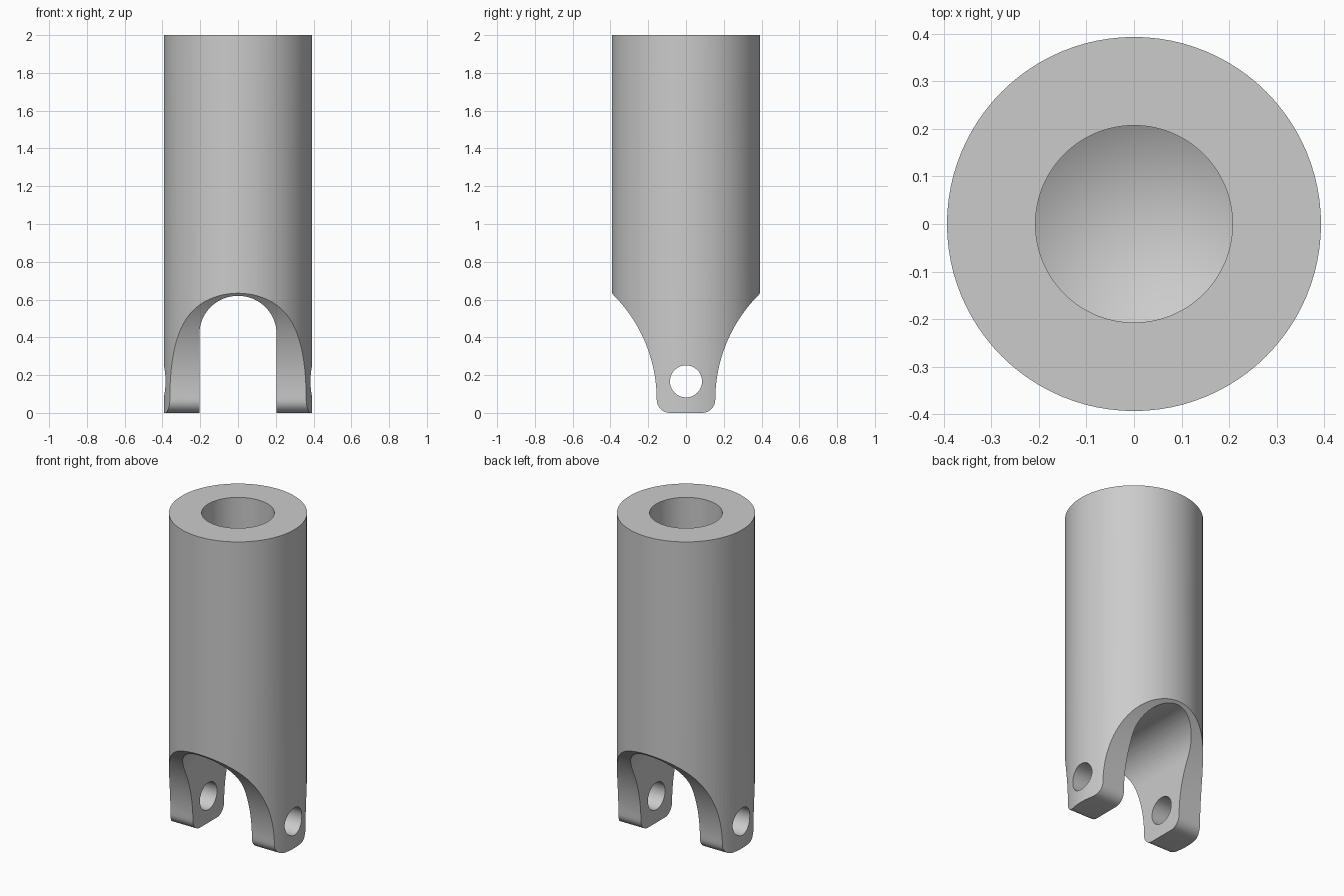
import bpy, bmesh
from math import sin, cos, pi, sqrt, radians

if "Cube" in bpy.data.objects:
    bpy.data.objects.remove(bpy.data.objects["Cube"], do_unlink=True)

HEIGHT, RADIUS, BORE = 2.0, 0.393, 0.207
SLOT, SLOT_TOP = 0.205, 0.62
LUG, FILLET, SWEEP = 0.155, 0.07, 0.785
HOLE_Z, HOLE_R = 0.167, 0.085

steel = bpy.data.materials.new("grey steel")
steel.use_nodes = True
GREY = (0.6, 0.6, 0.6, 1)
steel.diffuse_color = GREY
steel.node_tree.nodes["Principled BSDF"].inputs["Base Color"].default_value = GREY


def make_object(name, bm):
    bmesh.ops.recalc_face_normals(bm, faces=bm.faces[:])
    mesh = bpy.data.meshes.new(name)
    bm.to_mesh(mesh)
    bm.free()
    mesh.materials.append(steel)
    obj = bpy.data.objects.new(name, mesh)
    bpy.context.collection.objects.link(obj)
    return obj


def lathe(name, profile, steps):
    """Revolve an (r, z) profile about the z axis."""
    bm = bmesh.new()
    verts = [bm.verts.new((r, 0, z)) for r, z in profile]
    edges = [bm.edges.new(pair) for pair in zip(verts, verts[1:])]
    bmesh.ops.spin(bm, geom=verts + edges, cent=(0, 0, 0), axis=(0, 0, 1),
                   angle=2 * pi, steps=steps)
    bmesh.ops.remove_doubles(bm, verts=bm.verts[:], dist=1e-5)
    return make_object(name, bm)


def prism(name, outline, axis):
    """Extrude an (across, z) outline right through along x or y."""
    bm = bmesh.new()
    place = (lambda a, z: (-1, a, z)) if axis == "x" else (lambda a, z: (a, -1, z))
    face = bm.faces.new([bm.verts.new(place(a, z)) for a, z in outline])
    moved = bmesh.ops.extrude_face_region(bm, geom=[face])["geom"]
    bmesh.ops.translate(bm, vec=(2, 0, 0) if axis == "x" else (0, 2, 0),
                        verts=[v for v in moved if isinstance(v, bmesh.types.BMVert)])
    return make_object(name, bm)


def arc(cx, cz, r, start, end, n):
    angles = [radians(start + (end - start) * i / n) for i in range(n + 1)]
    return [(cx + r * cos(t), cz + r * sin(t)) for t in angles]


def cut(body, cutter, operation):
    mod = body.modifiers.new(cutter.name, "BOOLEAN")
    mod.operation, mod.solver, mod.object = operation, "EXACT", cutter
    bpy.context.view_layer.objects.active = body
    bpy.ops.object.modifier_apply(modifier=mod.name)
    bpy.data.objects.remove(cutter, do_unlink=True)


# Round shaft with a drilled blind bore
shaft = lathe("forked_shaft", [(0, -0.1), (RADIUS, -0.1), (RADIUS, HEIGHT),
                               (BORE, HEIGHT), (BORE, 1.0), (0, 0.88)], 96)

# Side outline: rounded lug toes sweeping out to the full shaft width
half = arc(LUG - FILLET, FILLET, FILLET, -90, 0, 8)
rise = SLOT_TOP - FILLET
for i in range(1, 25):
    dz = rise * i / 24
    half.append((LUG + SWEEP - sqrt(SWEEP ** 2 - dz ** 2), FILLET + dz))
half += [(0.6, 0.85), (0.6, HEIGHT + 0.1)]
cut(shaft, prism("lug_outline", half + [(-y, z) for y, z in reversed(half)], "x"),
    "INTERSECT")

# Round-topped fork slot
slot = [(-SLOT, -0.2), (SLOT, -0.2)] + arc(0, SLOT_TOP - SLOT, SLOT, 0, 180, 32)
cut(shaft, prism("fork_slot", slot, "y"), "DIFFERENCE")

# Cross pin hole through both lugs
cut(shaft, prism("pin_hole", arc(0, HOLE_Z, HOLE_R, 0, 360, 48)[:-1], "x"), "DIFFERENCE")

# Smooth curves, sharp edges
bpy.ops.object.select_all(action="DESELECT")
shaft.select_set(True)
bpy.context.view_layer.objects.active = shaft
bpy.ops.object.shade_smooth_by_angle(angle=radians(30))
